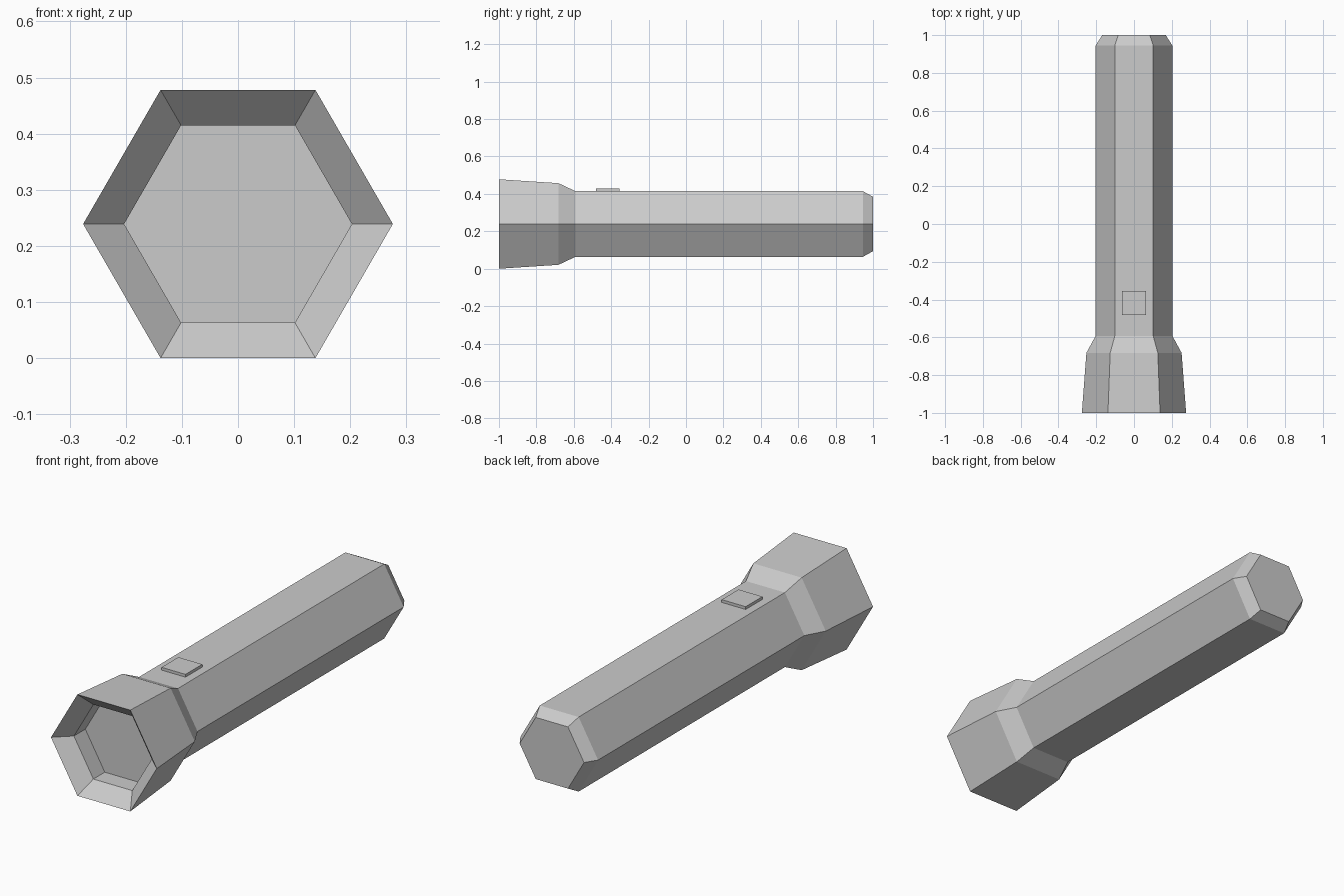
import bpy, bmesh, math

if "Cube" in bpy.data.objects:
    bpy.data.objects.remove(bpy.data.objects["Cube"])

CZ = 0.239  # height of the torch axis

def finish(name, bm):
    bmesh.ops.recalc_face_normals(bm, faces=bm.faces)
    me = bpy.data.meshes.new(name)
    bm.to_mesh(me)
    bm.free()
    ob = bpy.data.objects.new(name, me)
    bpy.context.collection.objects.link(ob)
    return ob

def hex_lathe(name, profile):
    """Skin hexagonal rings (y, radius) along y and cap both ends."""
    bm = bmesh.new()
    rings = []
    for y, r in profile:
        rings.append([bm.verts.new((r * math.cos(i * math.pi / 3), y,
                                    CZ + r * math.sin(i * math.pi / 3)))
                      for i in range(6)])
    for a, b in zip(rings, rings[1:]):
        for i in range(6):
            j = (i + 1) % 6
            bm.faces.new((a[i], a[j], b[j], b[i]))
    bm.faces.new(rings[0])
    bm.faces.new(rings[-1])
    return finish(name, bm)

# Body and flared head: lens recess, rim, collar, barrel, chamfered tail
hex_lathe("flashlight_body", [
    (-0.848, 0.203), (-0.933, 0.203), (-1.0, 0.276),
    (-0.682, 0.252), (-0.592, 0.203), (0.945, 0.203), (1.0, 0.168)])

# Switch button on the top face
bm = bmesh.new()
bmesh.ops.create_cube(bm, size=1)
for v in bm.verts:
    v.co = (v.co.x * 0.125, v.co.y * 0.125 - 0.418, v.co.z * 0.03 + 0.413)
finish("switch_button", bm)
